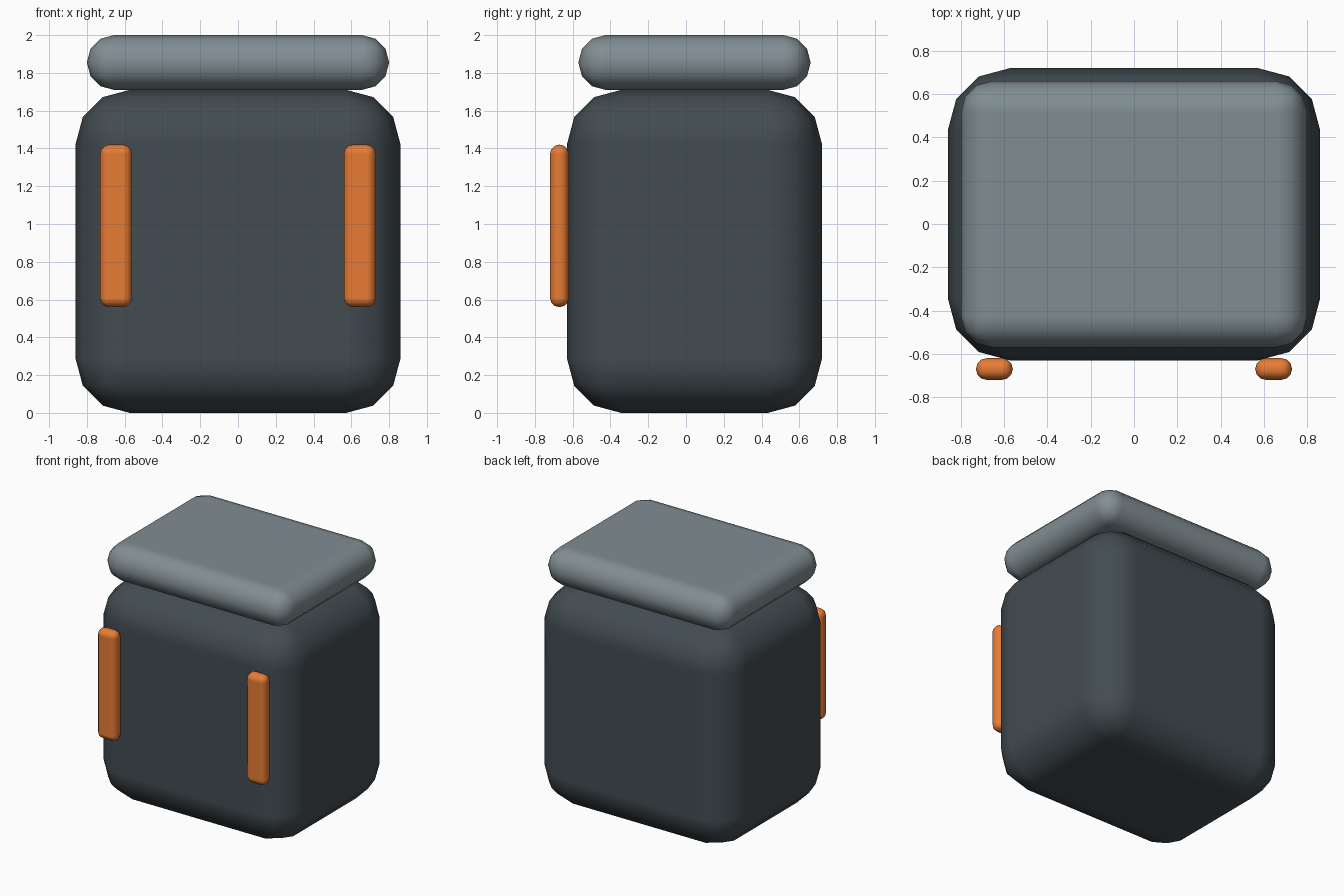
import bpy
from mathutils import Vector

default = bpy.data.objects.get("Cube")
if default:
    bpy.data.objects.remove(default, do_unlink=True)


def material(name, rgb):
    mat = bpy.data.materials.new(name)
    mat.use_nodes = True
    mat.diffuse_color = (*rgb, 1)
    shader = mat.node_tree.nodes["Principled BSDF"]
    shader.inputs["Base Color"].default_value = (*rgb, 1)
    shader.inputs["Roughness"].default_value = 0.6
    return mat


def rounded_box(name, low, high, radius, mat):
    """Box between two corners with smooth, three-segment rounded edges."""
    low, high = Vector(low), Vector(high)
    bpy.ops.mesh.primitive_cube_add(size=1, location=(low + high) / 2)
    box = bpy.context.object
    box.name = name
    box.scale = high - low
    bpy.ops.object.transform_apply(location=False, rotation=False, scale=True)
    bevel = box.modifiers.new("Rounded edges", "BEVEL")
    bevel.width = radius
    bevel.segments = 3
    bevel.limit_method = "NONE"
    bevel.harden_normals = True
    bpy.ops.object.shade_smooth()
    box.data.materials.append(mat)
    return box


slate = material("Dark slate", (0.055, 0.072, 0.083))
grey = material("Blue grey", (0.22, 0.27, 0.29))
orange = material("Orange", (0.8, 0.2, 0.035))

# Main body
rounded_box("bag_body", (-0.86, -0.63, 0), (0.86, 0.72, 1.71), 0.287, slate)

# Top flap
rounded_box("top_flap", (-0.8, -0.57, 1.71), (0.8, 0.66, 2), 0.144, grey)

# Front straps
for side, x in (("left", 0.645), ("right", -0.645)):
    rounded_box(f"{side}_strap", (x - 0.085, -0.72, 0.56),
                (x + 0.085, -0.62, 1.42), 0.049, orange)
